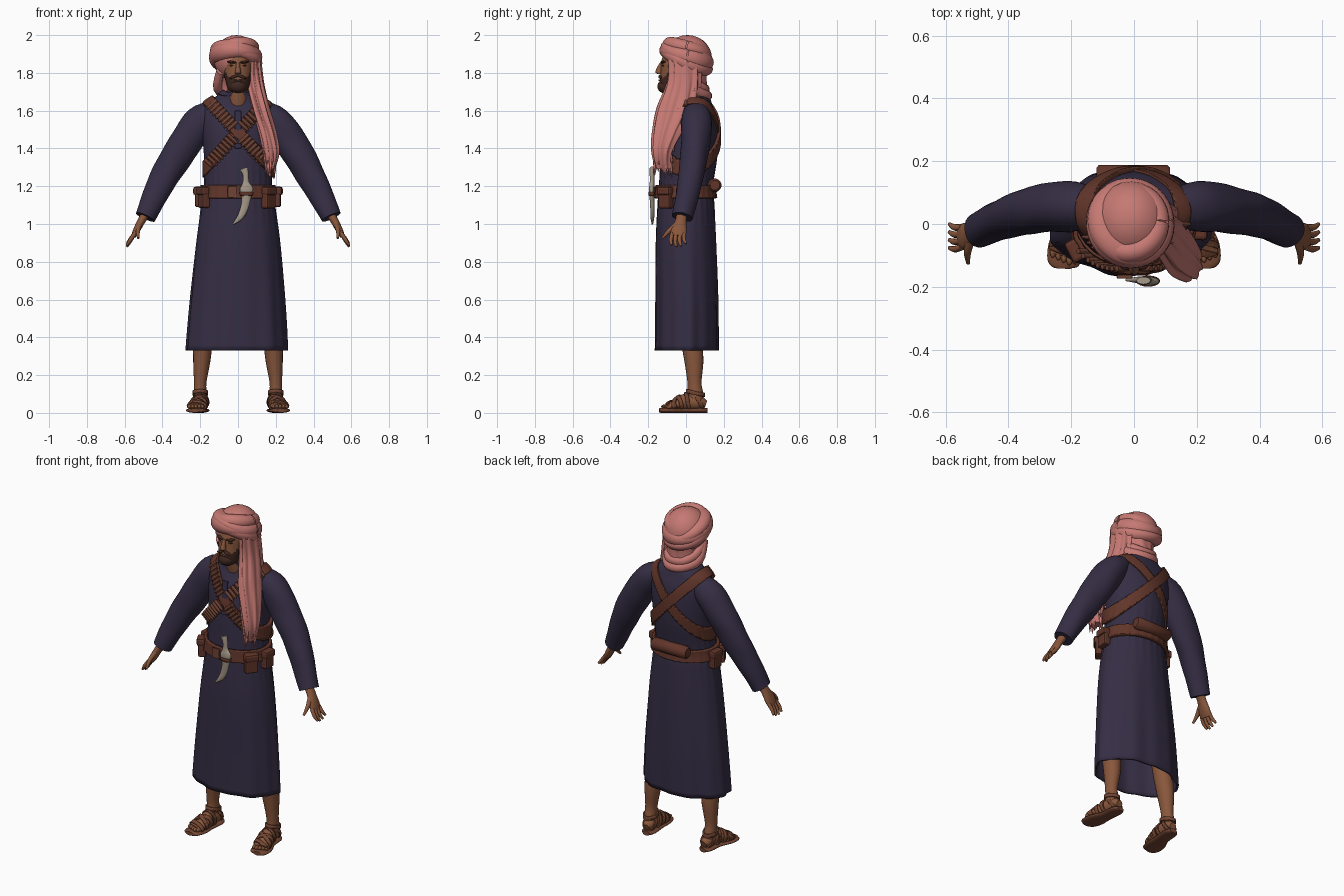
import bpy, bmesh, math, random
from math import sin, cos, pi
from mathutils import Vector, Euler, Matrix
from mathutils.bvhtree import BVHTree

random.seed(4)
if "Cube" in bpy.data.objects:
    bpy.data.objects.remove(bpy.data.objects["Cube"])


def material(name, rgb):
    m = bpy.data.materials.new(name)
    m.use_nodes = True
    m.diffuse_color = (*rgb, 1)
    bsdf = next(n for n in m.node_tree.nodes if n.type == "BSDF_PRINCIPLED")
    bsdf.inputs["Base Color"].default_value = (*rgb, 1)
    return m


INDIGO = material("indigo cloth", (0.036, 0.027, 0.058))
PINK = material("pink cloth", (0.56, 0.19, 0.17))
SKIN = material("skin", (0.25, 0.095, 0.045))
HAIR = material("dark hair", (0.05, 0.02, 0.014))
LEATHER = material("leather", (0.12, 0.036, 0.023))
AMMO = material("cartridge brown", (0.16, 0.055, 0.035))
SANDAL = material("sandal leather", (0.17, 0.06, 0.032))
BONE = material("bone", (0.38, 0.32, 0.25))


def finish(name, bm, mats, smooth=True):
    bmesh.ops.recalc_face_normals(bm, faces=bm.faces)
    for f in bm.faces:
        f.smooth = smooth and len(f.verts) < 5
    me = bpy.data.meshes.new(name)
    bm.to_mesh(me)
    bm.free()
    for m in mats:
        me.materials.append(m)
    ob = bpy.data.objects.new(name, me)
    bpy.context.scene.collection.objects.link(ob)
    return ob


def spline(secs, steps):
    out = []
    for i in range(len(secs) - 1):
        four = [secs[min(max(j, 0), len(secs) - 1)] for j in range(i - 1, i + 3)]
        for k in range(steps):
            t = k / steps
            out.append([b + .5 * t * (c - a + t * (2*a - 5*b + 4*c - d + t * (3*(b - c) + d - a)))
                        for a, b, c, d in zip(*four)])
    return out + [list(secs[-1])]


def loft(name, secs, mats, n=20, ref=None, fold=None, steps=4, caps=True, rule=None):
    """Skin ellipses (x, y, z, ru, rv): level ones, or square to the path if ref is given."""
    bm, rings = bmesh.new(), []
    secs = spline(secs, steps)
    pts = [Vector(s[:3]) for s in secs]
    for i, s in enumerate(secs):
        u, v = Vector((1, 0, 0)), Vector((0, 1, 0))
        if ref:
            t = (pts[min(i + 1, len(pts) - 1)] - pts[max(i - 1, 0)]).normalized()
            u = Vector(ref)
            u = (u - t * u.dot(t)).normalized()
            v = u.cross(t)
        ring = []
        for k in range(n):
            a = 2 * pi * k / n
            f = 1 + fold(a, s[2]) if fold else 1
            ring.append(bm.verts.new(pts[i] + u * s[3] * f * cos(a) + v * s[4] * f * sin(a)))
        rings.append(ring)
    for r, q in zip(rings, rings[1:]):
        for k in range(n):
            bm.faces.new((r[k], r[(k + 1) % n], q[(k + 1) % n], q[k]))
    if caps:
        bm.faces.new(rings[0])
        bm.faces.new(rings[-1])
    if rule:
        for f in bm.faces:
            f.material_index = rule(f.calc_center_median())
    return finish(name, bm, mats)


def solidify(ob, thick, offset):
    m = ob.modifiers.new("thickness", "SOLIDIFY")
    m.thickness, m.offset = thick, offset


def band(name, src, co, no, width, thick, mat):
    """Strap: the slice of src lying between two parallel planes, thickened outward."""
    bm = bmesh.new()
    bm.from_mesh(src.data)
    no = Vector(no).normalized()
    for s in (1, -1):
        bmesh.ops.bisect_plane(bm, geom=bm.verts[:] + bm.edges[:] + bm.faces[:],
                               plane_co=Vector(co) + no * s * width / 2, plane_no=no * s, clear_outer=True)
    for f in bm.faces:
        f.material_index = 0
    ob = finish(name, bm, [mat])
    solidify(ob, thick, 1)
    return ob


def ball(name, loc, size, mat, rot=(0, 0, 0)):
    bm = bmesh.new()
    bmesh.ops.create_uvsphere(bm, u_segments=24, v_segments=14, radius=1)
    bm.transform(Matrix.LocRotScale(Vector(loc), Euler(rot), Vector(size)))
    return finish(name, bm, [mat])


def box(name, loc, size, mat, rot=(0, 0, 0), bevel=0.01):
    bm = bmesh.new()
    bmesh.ops.create_cube(bm, size=1)
    bm.transform(Matrix.LocRotScale(Vector(loc), Euler(rot), Vector(size)))
    ob = finish(name, bm, [mat], False)
    m = ob.modifiers.new("bevel", "BEVEL")
    m.width, m.segments = bevel, 2
    return ob


# Robe: one loft with pleats in the skirt and gathers at the waist
def pleats(a, z):
    skirt = max(0, min(1, (1.15 - z) / 0.7))
    gather = math.exp(-((z - 1.17) / 0.16) ** 2)
    return skirt * (.022 * sin(7 * a + 1) + .014 * sin(13 * a)) + gather * .012 * sin(26 * a)


robe = loft("robe", [
    (-.01, .005, .33, .268, .168), (-.005, .005, .6, .25, .166), (0, 0, .9, .222, .16), (0, 0, 1.1, .195, .15),
    (0, 0, 1.2, .18, .142), (0, .015, 1.35, .18, .15), (0, .025, 1.48, .19, .145), (0, .035, 1.57, .195, .125),
    (0, .04, 1.63, .18, .1), (0, .035, 1.67, .125, .09), (0, .015, 1.705, .075, .082)],
    [INDIGO, SKIN], 96, fold=pleats, steps=6, caps=False,
    rule=lambda c: int(c.y < 0 and c.z > 1.63 and abs(c.x) < (c.z - 1.62) * .45))
tree_bm = bmesh.new()
tree_bm.from_mesh(robe.data)
surface = BVHTree.FromBMesh(tree_bm)
solidify(robe, .012, -1)
band("collar", robe, (0, 0, 1.695), (0, -.15, 1), .022, .007, INDIGO)
box("front_placket", (0, -.128, 1.5), (.035, .008, .2), INDIGO, (-.08, 0, 0), .002)

# Belt, crossed straps and cartridges
band("belt", robe, (0, 0, 1.17), (0, 0, 1), .07, .018, LEATHER)
for s, side in ((-1, "right"), (1, "left")):
    d = Vector((-s * .34, 0, -.37)).normalized()
    up = Vector((s * .37, 0, -.34)).normalized()
    band(side + "_shoulder_strap", robe, (0, 0, 1.485), up, .058, .012 - s * .004, LEATHER)
    for k in range(-10, 11):
        p = Vector((0, 0, 1.485)) + d * k * .0225
        hit = surface.ray_cast(Vector((p.x, -1, p.z)), Vector((0, 1, 0)))[0]
        if abs(k) < 2 or not hit:
            continue
        hit.y -= .019
        w = up * .034
        loft(side + "_cartridge", [(*(hit + w * e), r, r) for e, r in ((-1, .009), (.5, .009), (1.1, .004))],
             [AMMO], 8, ref=(0, 1, 0), steps=1)

# Belt gear
for name, a, w, h in (("right_front_pouch", 208, .065, .11), ("right_rear_pouch", 176, .07, .1),
                      ("left_front_pouch", -38, .075, .115), ("left_side_pouch", -4, .07, .1)):
    a = math.radians(a)
    loc = Vector((.205 * cos(a), .172 * sin(a), 1.14))
    box(name, loc, (.045, w, h), LEATHER, (0, 0, a))
    box(name + "_flap", loc + Vector((.006 * cos(a), .006 * sin(a), .035)), (.05, w + .008, .045),
        LEATHER, (0, 0, a), .012)
loft("back_roll", [(x, .152, 1.205, r, r) for x, r in ((-.12, .026), (-.112, .036), (.105, .036), (.115, .026))],
     [LEATHER], 20, ref=(0, 1, 0), steps=1)
box("belt_buckle", (-.03, -.168, 1.17), (.05, .012, .06), AMMO, bevel=.004)
dagger = loft("curved_dagger", [
    (.03, -.18, 1.295, .024, .012), (.04, -.18, 1.265, .016, .012), (.042, -.18, 1.22, .018, .012),
    (.045, -.182, 1.185, .036, .014), (.043, -.18, 1.13, .024, .012), (.032, -.178, 1.08, .021, .011),
    (.01, -.178, 1.035, .016, .01), (-.025, -.178, 1.0, .004, .004)], [BONE], 16, ref=(1, 0, 0))
band("dagger_binding", dagger, (.04, -.18, 1.16), (0, 0, 1), .02, .004, LEATHER)

# Arms, hands, legs and sandals
for s, side in ((-1, "right_"), (1, "left_")):
    def limb(name, secs, mats, n=16, ref=(0, 1, 0), **kw):
        return loft(side + name, [(s * q[0], *q[1:]) for q in secs], mats, n, ref, **kw)

    limb("sleeve", [(.12, .05, 1.6, .06, .055), (.2, .055, 1.545, .08, .082), (.28, .05, 1.43, .077, .086),
                    (.36, .035, 1.3, .07, .08), (.43, .01, 1.17, .062, .068), (.492, -.02, 1.037, .056, .054)],
         [INDIGO], 32, fold=lambda a, z: .025 * sin(3 * a + 18 * z) + .012 * sin(45 * z + a))
    limb("palm", [(.478, -.018, 1.07, .028, .024), (.512, -.028, 1.015, .03, .021),
                  (.538, -.038, .965, .042, .018), (.553, -.042, .935, .037, .013)], [SKIN])
    for i in range(4):
        y, drop = -.073 + .021 * i, (.05, .058, .055, .042)[i]
        limb("finger", [(.547, y, .95, .011, .011), (.57, y * 1.1, .945 - drop * .6, .0105, .0105),
                        (.588, y * 1.2 + .012, .938 - drop, .006, .006)], [SKIN], 10)
    limb("thumb", [(.518, -.045, 1.005, .014, .014), (.53, -.088, .965, .013, .012),
                   (.528, -.125, .925, .006, .006)], [SKIN], 10)

    leg = limb("leg", [(.17, .02, .55, .06, .06), (.185, .03, .38, .052, .056), (.192, .042, .27, .045, .05),
                       (.2, .045, .16, .033, .037), (.2, .05, .1, .034, .042), (.198, .05, .05, .032, .04)],
               [SKIN], 20, ref=None)
    foot = limb("foot", [(.192, .105, .045, .02, .02), (.194, .07, .055, .036, .036), (.2, .0, .058, .038, .044),
                         (.212, -.06, .042, .046, .027), (.222, -.1, .033, .046, .015)], [SKIN], 20, ref=(1, 0, 0))
    limb("sandal_sole", [(.19, .112, .013, .022, .013), (.193, .08, .013, .042, .013), (.2, 0, .013, .043, .013),
                         (.214, -.07, .013, .058, .013), (.226, -.125, .013, .05, .013),
                         (.228, -.142, .013, .024, .011)], [SANDAL], 20, ref=(1, 0, 0))
    for i in range(5):
        ball(side + "toe", (s * (.188 + .0175 * i), -.116 + .008 * abs(i - .7), .033),
             (.0095, .018, .011), SKIN)
    for y, tilt in ((-.085, .3), (-.04, -.4), (-.04, .5), (.015, .1)):
        band(side + "sandal_strap", foot, (s * .21, y, .04), (tilt, 1, .2), .02, .008, SANDAL)
    band(side + "ankle_strap", leg, (s * .2, .05, .105), (0, .25, 1), .02, .008, SANDAL)
    band(side + "heel_strap", foot, (s * .2, .075, .05), (0, 1, .6), .018, .007, SANDAL)

# Head, face and beard
loft("neck", [(0, .02, 1.58, .065, .07), (0, -.01, 1.66, .056, .06), (0, -.025, 1.8, .056, .06)], [SKIN])
loft("head", [(0, -.098, 1.695, .028, .03), (0, -.08, 1.715, .053, .06), (0, -.062, 1.76, .067, .077),
              (0, -.052, 1.81, .075, .082), (0, -.045, 1.86, .076, .086), (0, -.03, 1.92, .07, .08)],
     [SKIN, HAIR], 40, steps=6,
     rule=lambda c: int(c.y < -.02 and c.z < 1.765 + max(0, abs(c.x) - .035) * 1.2))
ball("chin_beard", (0, -.112, 1.728), (.045, .04, .036), HAIR)
loft("nose", [(0, -.13, 1.855, .009, .008), (0, -.14, 1.825, .012, .015), (0, -.144, 1.803, .017, .018),
              (0, -.135, 1.793, .014, .012)], [SKIN], 12)
box("mouth", (0, -.142, 1.762), (.035, .008, .008), SKIN, bevel=.002)
for s, side in ((-1, "right_"), (1, "left_")):
    ball(side + "moustache", (s * .02, -.135, 1.78), (.026, .011, .008), HAIR, (0, s * .35, 0))
    ball(side + "eyebrow", (s * .034, -.122, 1.857), (.026, .012, .007), HAIR, (0, -s * .1, -s * -.35))
    ball(side + "eye", (s * .033, -.119, 1.839), (.014, .009, .005), HAIR, (0, 0, s * .35))
    ball(side + "ear", (s * .076, -.03, 1.82), (.012, .022, .032), SKIN)

# Headwrap: crown, tilted coils of cloth and the cloth round the nape
ball("headwrap_crown", (-.008, .008, 1.875), (.122, .13, .125), PINK)
for r, z, tx, ty, h, w in ((.098, 1.888, -.3, .04, .046, .043), (.1, 1.866, -.45, .16, .038, .042),
                           (.088, 1.918, -.26, -.2, .04, .038), (.093, 1.9, -.42, .28, .034, .046)):
    secs = []
    for k in range(25):
        a = 2 * pi * k / 24
        p = Euler((tx, ty, 0)).to_matrix() @ Vector((r * cos(a), r * 1.08 * sin(a), 0))
        f = 1 + .12 * sin(2 * a + 9 * ty)
        secs.append((p.x - .012, p.y + .003, p.z + z, h * f, w))
    loft("headwrap_coil", secs, [PINK], 20, ref=(0, 0, 1), steps=2, caps=False)
loft("nape_cloth", [(0, .035, 1.675, .085, .07), (0, .035, 1.73, .088, .075), (0, .025, 1.78, .092, .085),
                    (0, .02, 1.86, .1, .1)], [PINK], 48, fold=lambda a, z: .03 * sin(9 * a + 30 * z))
for dz, dr in ((0, 0), (-.035, .012)):
    loft("nape_fold", [(-.095, -.045, 1.81, .03, .018), (-.095 - dr, .03, 1.755 + dz, .03, .024),
                       (-.045, .095 + dr, 1.72 + dz, .026, .022), (.045, .095 + dr, 1.715 + dz, .026, .022),
                       (.1 + dr, .03, 1.745 + dz, .035, .025)], [PINK], 16, ref=(0, 0, 1))

# Scarf tail hanging over the left shoulder, with ragged ends
loft("scarf_tail", [(.085, -.01, 1.87, .035, .08), (.09, -.012, 1.75, .045, .085), (.122, -.05, 1.61, .046, .098),
                    (.158, -.1, 1.48, .045, .075), (.175, -.128, 1.38, .042, .052), (.17, -.122, 1.29, .024, .038)],
     [PINK], 64, steps=8, fold=lambda a, z: .09 * sin(9 * a + 7 * z) + .03 * sin(17 * a))
for k in range(34):
    a, z = random.uniform(0, 2 * pi), random.choice((1.3, 1.31, 1.35, 1.42))
    g = (z - 1.3) * .12
    x, y = .171 + (.02 + g) * cos(a), -.123 + (.036 + g) * sin(a)
    loft("scarf_fringe", [(x, y, z + .03, .009, .009), (x + .004 * cos(a), y + .008 * sin(a), z - .01, .007, .007),
                          (x, y + .012 * sin(a), z - random.uniform(.03, .065), .001, .001)], [PINK], 6, steps=2)
